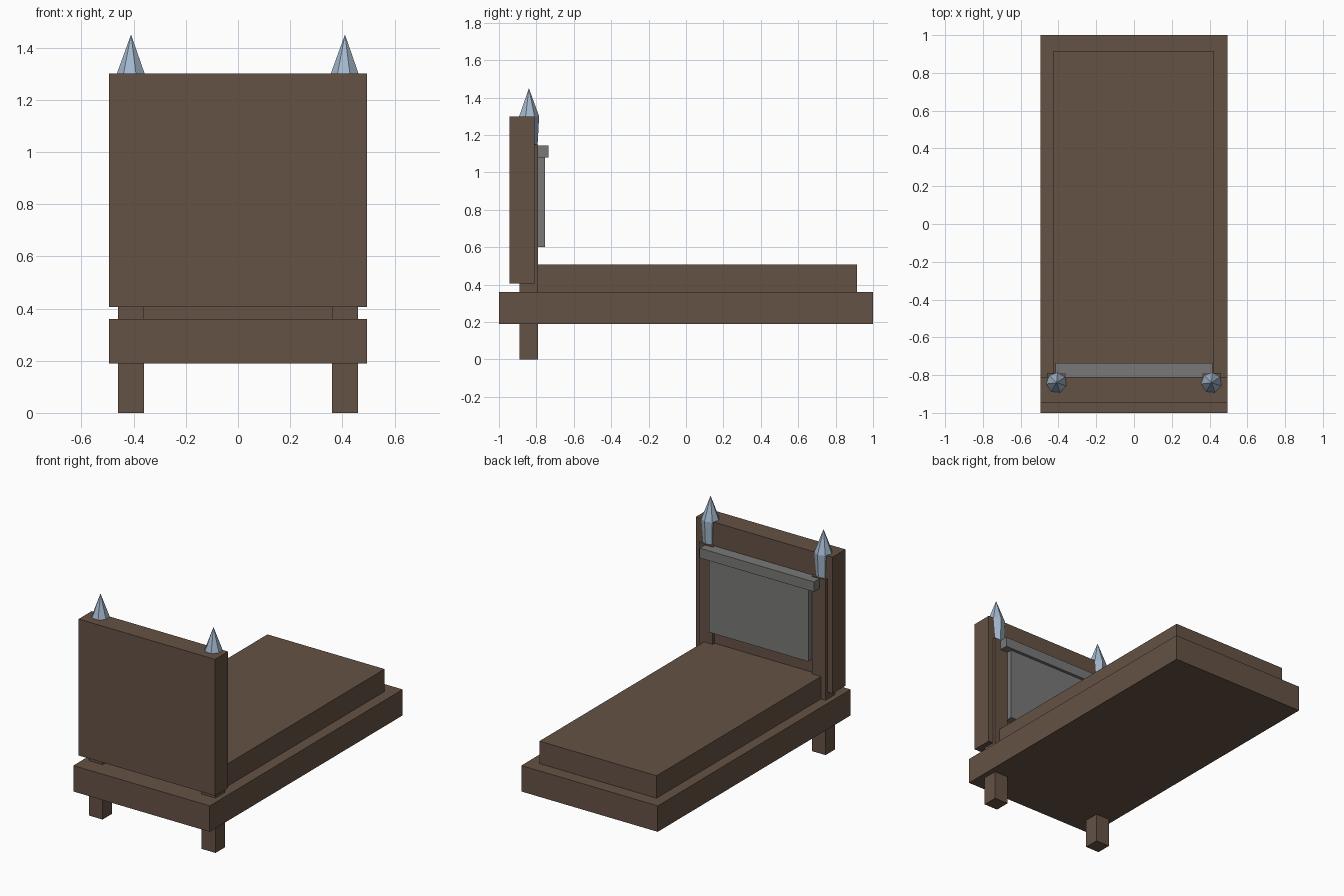
import bpy, bmesh, math
from mathutils import Matrix

if "Cube" in bpy.data.objects:
    bpy.data.objects.remove(bpy.data.objects["Cube"])


def material(name, rgb):
    m = bpy.data.materials.new(name)
    m.diffuse_color = (*rgb, 1)
    m.use_nodes = True
    m.node_tree.nodes["Principled BSDF"].inputs["Base Color"].default_value = m.diffuse_color
    return m


WOOD = material("brown_wood", (0.13, 0.084, 0.06))
GREY = material("grey_panel", (0.19, 0.19, 0.188))
STEEL = material("pale_blue_metal", (0.37, 0.48, 0.61))


def finish(name, bm, mat):
    me = bpy.data.meshes.new(name)
    bmesh.ops.recalc_face_normals(bm, faces=bm.faces)
    bm.to_mesh(me)
    bm.free()
    me.materials.append(mat)
    ob = bpy.data.objects.new(name, me)
    bpy.context.collection.objects.link(ob)
    return ob


def box(name, x, y, z, mat):
    """Box from (min, max) ranges on each axis."""
    bm = bmesh.new()
    mid = [(a + b) / 2 for a, b in (x, y, z)]
    size = [b - a for a, b in (x, y, z)]
    mtx = Matrix.Translation(mid) @ Matrix.Diagonal((*size, 1))
    bmesh.ops.create_cube(bm, size=1, matrix=mtx)
    return finish(name, bm, mat)


def finial(name, x, y):
    """Faceted spike: tapered shaft with a pointed tip."""
    bm = bmesh.new()
    n = 7
    rings = []
    for r, z in ((0.047, 1.15), (0.055, 1.30)):
        rings.append([bm.verts.new((x + r * math.cos(a), y + r * math.sin(a), z))
                      for a in (math.radians(-70) + math.tau * i / n for i in range(n))])
    tip = bm.verts.new((x, y, 1.45))
    low, high = rings
    bm.faces.new(low)
    for i in range(n):
        j = (i + 1) % n
        bm.faces.new((low[i], low[j], high[j], high[i]))
        bm.faces.new((high[i], high[j], tip))
    return finish(name, bm, STEEL)


# Bed base and mattress
box("base", (-0.495, 0.495), (-1, 1), (0.19, 0.36), WOOD)
box("mattress", (-0.427, 0.423), (-0.82, 0.915), (0.36, 0.507), WOOD)

# Headboard with grey inset panel and top trim
box("headboard", (-0.495, 0.495), (-0.945, -0.81), (0.405, 1.3), WOOD)
box("headboard_panel", (-0.36, 0.36), (-0.81, -0.755), (0.6, 1.08), GREY)
box("panel_trim", (-0.415, 0.415), (-0.81, -0.735), (1.08, 1.145), GREY)

# Posts running down to the legs, each topped by a spike
for side, s in (("left", -1), ("right", 1)):
    xs = sorted((s * 0.36, s * 0.46))
    box(side + "_post", xs, (-0.89, -0.79), (0, 1.15), WOOD)
    finial(side + "_finial", s * 0.41, -0.84)
